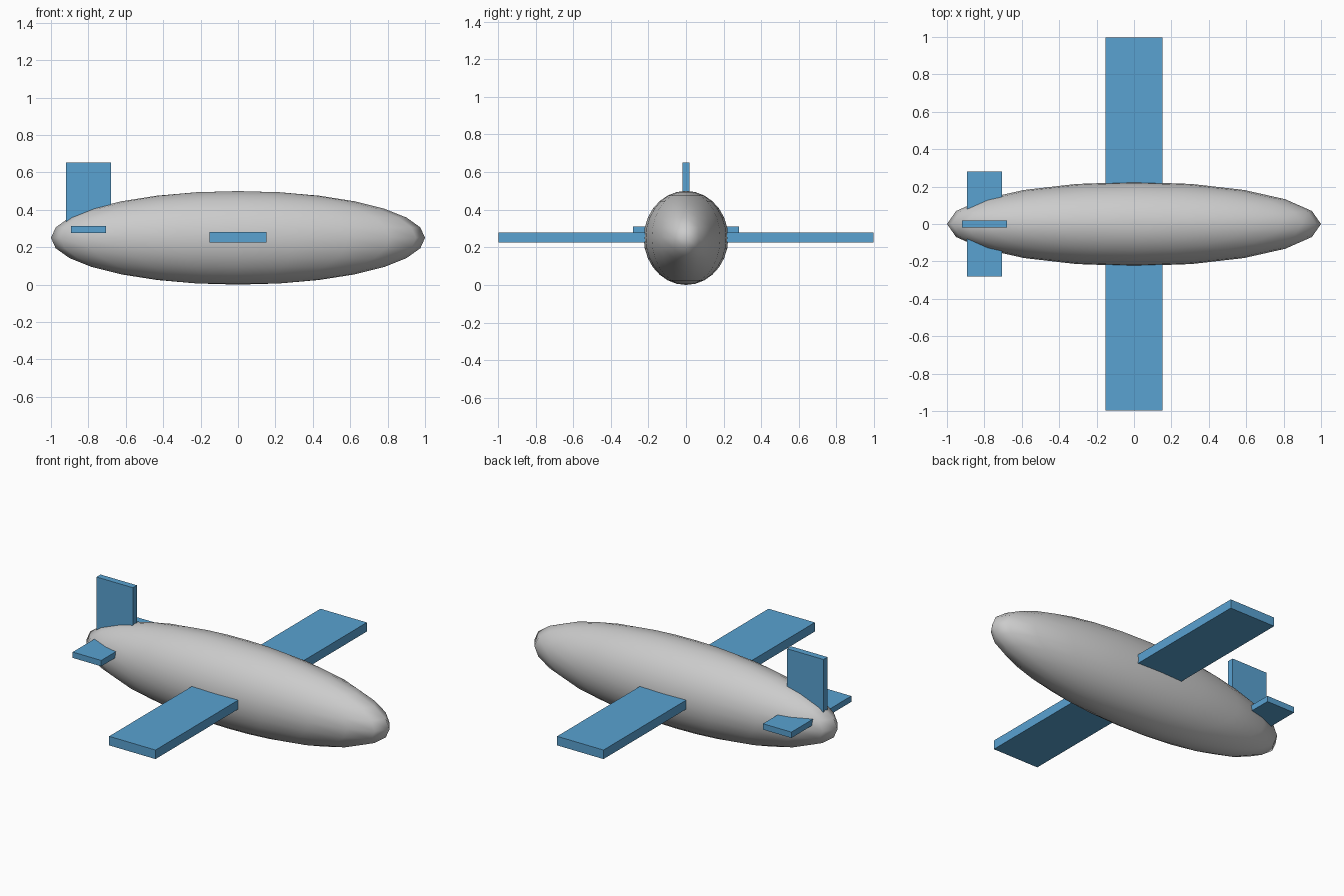
import bpy

if "Cube" in bpy.data.objects:
    bpy.data.objects.remove(bpy.data.objects["Cube"])

blue = bpy.data.materials.new("blue_paint")
blue.diffuse_color = (0.1, 0.36, 0.64, 1)
blue.use_nodes = True
blue.node_tree.nodes["Principled BSDF"].inputs["Base Color"].default_value = blue.diffuse_color


def box(name, x, y, z):
    """Blue box given by its min/max range on each axis."""
    ranges = (x, y, z)
    bpy.ops.mesh.primitive_cube_add(size=1, location=[(a + b) / 2 for a, b in ranges])
    ob = bpy.context.object
    ob.name = name
    ob.scale = [b - a for a, b in ranges]
    bpy.ops.object.transform_apply(location=False, rotation=False, scale=True)
    ob.data.materials.append(blue)
    return ob


# Fuselage: smooth stretched sphere
bpy.ops.mesh.primitive_uv_sphere_add(segments=20, ring_count=14, radius=1, location=(0, 0, 0.25))
fuselage = bpy.context.object
fuselage.name = "fuselage"
fuselage.scale = (1, 0.225, 0.25)
bpy.ops.object.transform_apply(location=False, rotation=False, scale=True)
bpy.ops.object.shade_smooth()

# Main wing, running through the body
box("wing", (-0.153, 0.153), (-0.996, 0.996), (0.226, 0.28))

# Tail surfaces
box("tailplane", (-0.893, -0.705), (-0.282, 0.282), (0.277, 0.312))
box("tail_fin", (-0.92, -0.68), (-0.019, 0.019), (0.30, 0.652))
